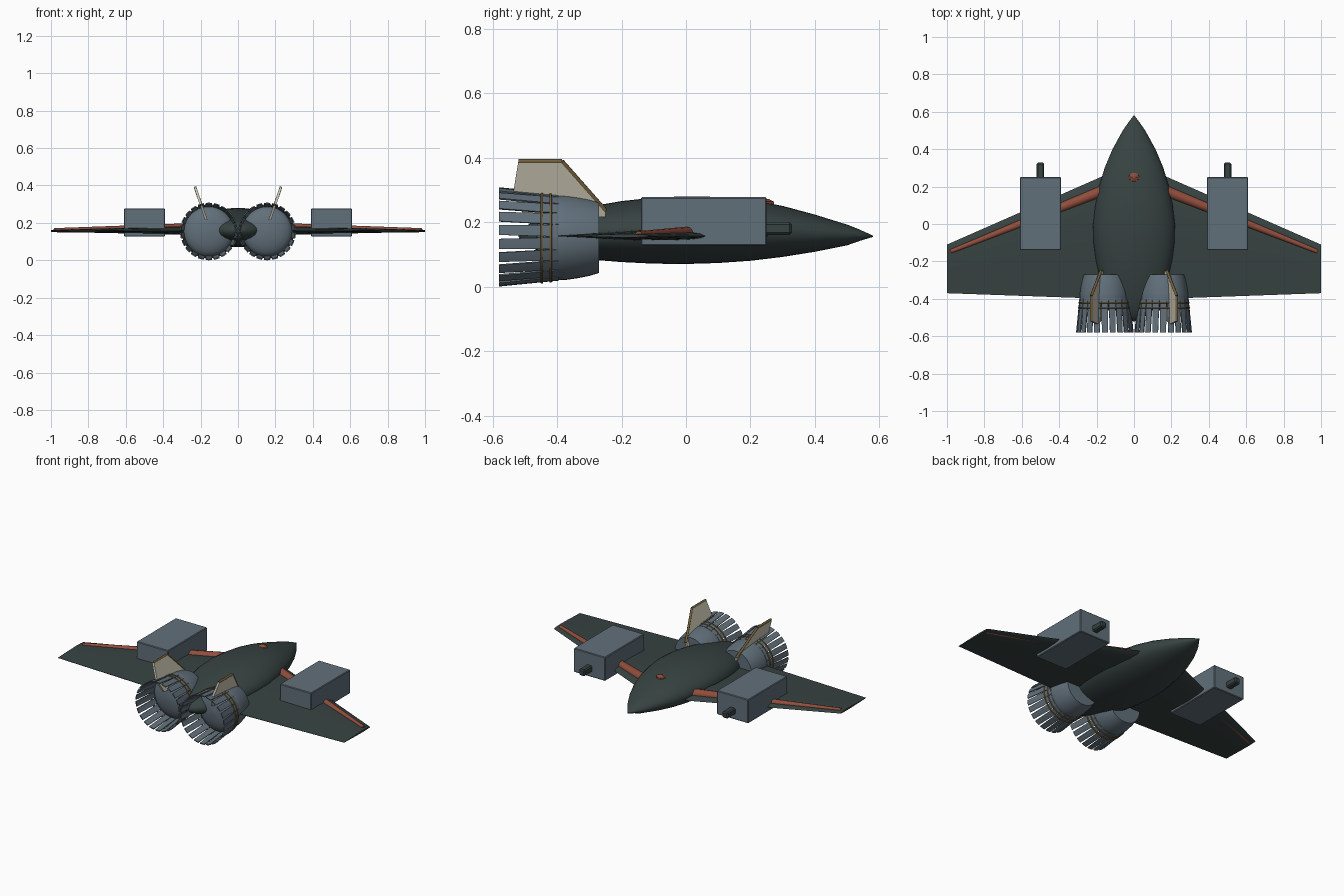
import bpy, bmesh, math
from mathutils import Vector

if "Cube" in bpy.data.objects:
    bpy.data.objects.remove(bpy.data.objects["Cube"])


def mat(name, rgb):
    m = bpy.data.materials.new(name)
    m.diffuse_color = (*rgb, 1)
    m.use_nodes = True
    m.node_tree.nodes["Principled BSDF"].inputs["Base Color"].default_value = m.diffuse_color
    return m


HULL = mat("dark green grey", (0.038, 0.056, 0.054))
STEEL = mat("blue grey", (0.12, 0.16, 0.195))
RED = mat("rust red", (0.28, 0.075, 0.045))
CREAM = mat("cream", (0.62, 0.59, 0.47))
BRONZE = mat("bronze", (0.17, 0.115, 0.045))


def finish(name, bm, material, angle=35):
    bmesh.ops.recalc_face_normals(bm, faces=bm.faces)
    me = bpy.data.meshes.new(name)
    bm.to_mesh(me)
    bm.free()
    me.materials.append(material)
    me.shade_smooth()
    me.set_sharp_from_angle(angle=math.radians(angle))
    ob = bpy.data.objects.new(name, me)
    bpy.context.collection.objects.link(ob)
    return ob


def loft(bm, rings):
    """Skin a list of equal closed rings and cap both ends."""
    vs = [[bm.verts.new(p) for p in ring] for ring in rings]
    n = len(vs[0])
    for a, b in zip(vs, vs[1:]):
        for i in range(n):
            j = (i + 1) % n
            bm.faces.new((a[i], a[j], b[j], b[i]))
    bm.faces.new(vs[0])
    bm.faces.new(vs[-1])


def ellipse(cx, y, cz, rx, rz, n=32):
    return [(cx + rx * math.cos(t * math.tau / n), y, cz + rz * math.sin(t * math.tau / n))
            for t in range(n)]


def rod(name, p, q, r1, r2, material, n=12):
    p, q = Vector(p), Vector(q)
    rot = (q - p).to_track_quat('Z', 'Y')
    ring = [Vector((math.cos(i * math.tau / n), math.sin(i * math.tau / n), 0)) for i in range(n)]
    bm = bmesh.new()
    loft(bm, [[p + rot @ (v * r1) for v in ring], [q + rot @ (v * r2) for v in ring]])
    return finish(name, bm, material, 50)


def box(name, lo, hi, material, bevel=0.006):
    bm = bmesh.new()
    loft(bm, [[(lo[0], y, lo[2]), (hi[0], y, lo[2]), (hi[0], y, hi[2]), (lo[0], y, hi[2])]
              for y in (lo[1], hi[1])])
    bmesh.ops.bevel(bm, geom=bm.edges[:], offset=bevel, segments=1, affect='EDGES')
    return finish(name, bm, material, 20)


# Fuselage: y, half width, top, bottom
BODY = [(.58, .002, .158, .154), (.54, .032, .176, .142), (.5, .06, .192, .128),
        (.4, .115, .223, .108), (.3, .157, .25, .092), (.2, .187, .269, .08),
        (.1, .208, .278, .073), (0, .22, .28, .07), (-.1, .217, .276, .071),
        (-.2, .203, .265, .076), (-.3, .178, .248, .084), (-.4, .14, .225, .1),
        (-.46, .1, .207, .112), (-.5, .055, .187, .13), (-.52, .005, .162, .155)]
bm = bmesh.new()
loft(bm, [ellipse(0, y, (t + b) / 2, w, (t - b) / 2) for y, w, t, b in BODY])
finish("fuselage", bm, HULL, 60)

# Small marker on the nose top
bm = bmesh.new()
base = [(.034, .25, .25), (.012, .274, .25), (-.012, .274, .25),
        (-.034, .25, .25), (-.012, .226, .25), (.012, .226, .25)]
loft(bm, [base, [(x * .95, .25 + (y - .25) * .95, .263) for x, y, z in base],
          [(x * .25, .25 + (y - .25) * .25, .272) for x, y, z in base]])
finish("nose_marker", bm, RED, 10)

# Airfoil: chord fraction, height fraction
FOIL = [(0, 0), (.04, .45), (.12, .8), (.28, 1), (.5, .8), (.75, .42), (1, .06),
        (1, -.06), (.75, -.35), (.5, -.65), (.28, -.8), (.12, -.65), (.04, -.4)]
CZ, CX = .154, .156

for s, side in ((1, "right"), (-1, "left")):
    # Wing
    bm = bmesh.new()
    loft(bm, [[(s * x, le + (te - le) * c, .157 + h * f) for c, f in FOIL]
              for x, le, te, h in ((.1, .285, -.402, .03), (1, -.11, -.37, .006))])
    finish(side + "_wing", bm, HULL, 40)

    # Red strip along the leading edge
    rod(side + "_wing_strip", (s * .16, .18, .172), (s * .98, -.147, .161), .03, .011, RED)

    # Weapon pod and barrel
    xs = sorted((s * .39, s * .61))
    box(side + "_pod", (xs[0], -.14, .127), (xs[1], .25, .277), STEEL, .004)
    xs = sorted((s * .48, s * .52))
    box(side + "_barrel", (xs[0], .22, .16), (xs[1], .328, .2), HULL, .007)

    # Engine body with a shallow rear dome
    prof = [(-.27, .112), (-.3, .121), (-.335, .128), (-.37, .133), (-.41, .135), (-.425, .13),
            (-.44, .112), (-.452, .085), (-.46, .05), (-.464, .006)]
    bm = bmesh.new()
    loft(bm, [ellipse(s * CX, y, CZ, r, r, 40) for y, r in prof])
    finish(side + "_engine", bm, STEEL, 45)

    # Nozzle petals
    bm = bmesh.new()
    N = 22
    for k in range(N):
        a0 = (k + .5) * math.tau / N
        rings = []
        for y, r, half in ((-.395, .136, .47), (-.45, .141, .44), (-.58, .154, .36)):
            pts = []
            for rr, order in ((r, (-1, 0, 1)), (r - .006, (1, 0, -1))):
                for d in order:
                    a = a0 + d * half * math.tau / N
                    pts.append((s * CX + rr * math.cos(a), y, CZ + rr * math.sin(a)))
            rings.append(pts)
        loft(bm, rings)
    finish(side + "_nozzle_petals", bm, STEEL, 40)

    # Bronze bands round the nozzle
    for i, (y, r) in enumerate(((-.42, .139), (-.447, .1415))):
        bm = bmesh.new()
        loft(bm, [ellipse(s * CX, y + dy, CZ, r + dr, r + dr, 40)
                  for dy, dr in ((-.005, -.004), (-.003, .003), (.003, .003), (.005, -.004))])
        # Open the end discs so the nozzle stays hollow
        bmesh.ops.delete(bm, geom=[f for f in bm.faces if len(f.verts) > 4], context='FACES_ONLY')
        finish("%s_nozzle_band_%d" % (side, i + 1), bm, BRONZE, 60)

    # Tail fin leaning outward, with bronze trim
    outline = [(-.25, .215), (-.25, .235), (-.385, .388), (-.52, .388), (-.536, .29), (-.5, .215)]

    def fin_x(z):
        return .168 + (z - .21) * .34

    bm = bmesh.new()
    loft(bm, [[(s * (fin_x(z) + d), y, z) for y, z in outline] for d in (-.007, .007)])
    finish(side + "_fin", bm, CREAM, 20)
    for i in (1, 2):
        (y1, z1), (y2, z2) = outline[i], outline[i + 1]
        rod("%s_fin_trim_%d" % (side, i), (s * fin_x(z1), y1, z1), (s * fin_x(z2), y2, z2),
            .0075, .0075, BRONZE, 8)
